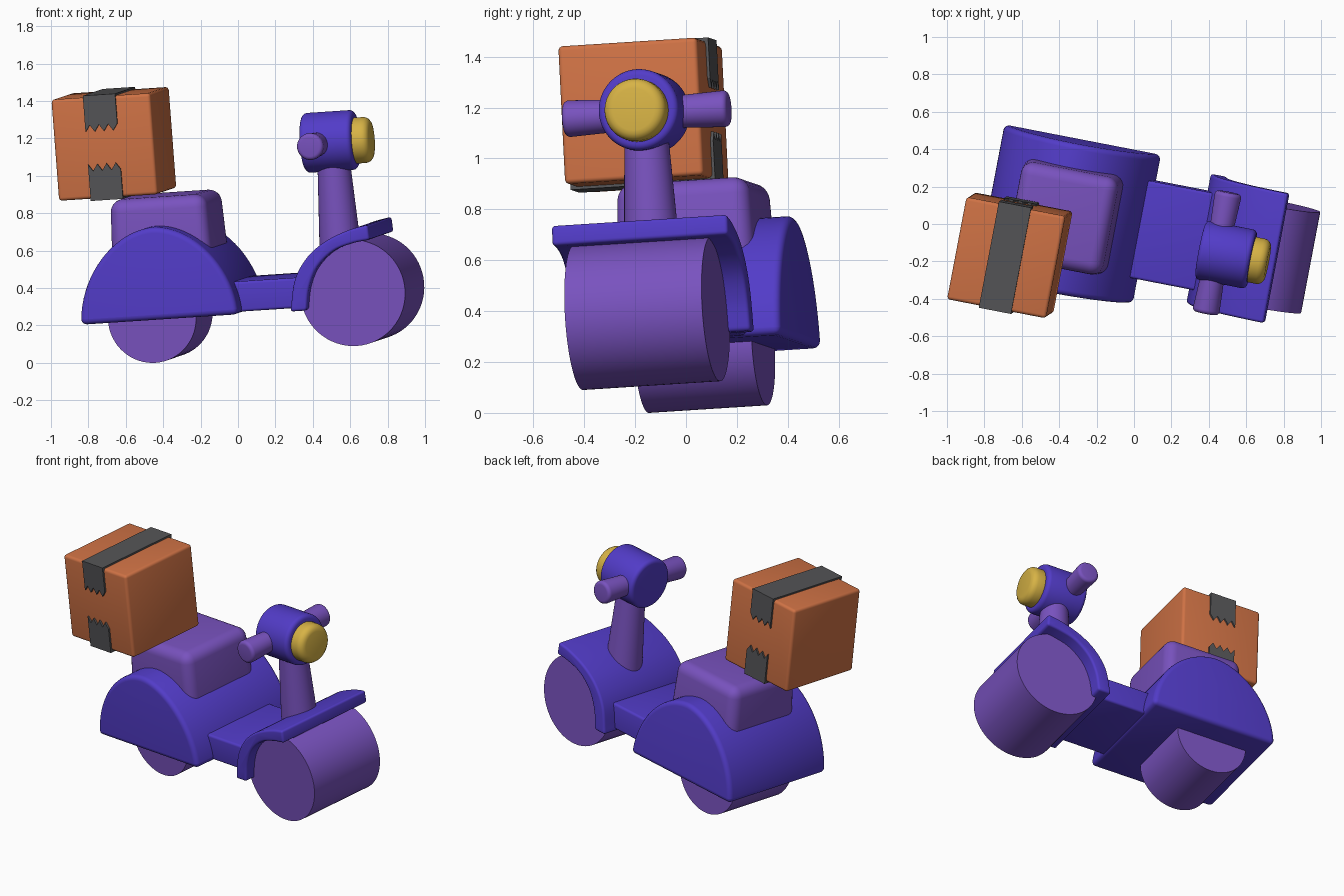
import bpy, bmesh, math
from mathutils import Vector, Matrix

if "Cube" in bpy.data.objects:
    bpy.data.objects.remove(bpy.data.objects["Cube"])

# Local frame of the tilted scooter: forward, sideways, up
fwd = Vector((0.979, -0.19, 0.065)).normalized()
side = Vector((0.187, 0.98, 0.063))
side = (side - fwd * side.dot(fwd)).normalized()
up = fwd.cross(side)
FRAME = Matrix((fwd, side, up)).transposed().to_4x4()
MID = 0.012  # sideways centre of the scooter


def material(name, rgb):
    m = bpy.data.materials.new(name)
    m.diffuse_color = (*rgb, 1)
    m.use_nodes = True
    m.node_tree.nodes["Principled BSDF"].inputs["Base Color"].default_value = m.diffuse_color
    return m


BODY = material("deep_violet", (0.085, 0.045, 0.58))
TRIM = material("light_violet", (0.19, 0.085, 0.52))
CARD = material("orange_card", (0.63, 0.17, 0.06))
TAPE = material("dark_tape", (0.09, 0.09, 0.095))
LAMP = material("yellow_lamp", (0.68, 0.45, 0.06))


def finish(bm, name, mat, bevel=0, segments=4):
    bmesh.ops.recalc_face_normals(bm, faces=bm.faces)
    if bevel:
        edges = [e for e in bm.edges if e.calc_face_angle(0) > 0.6]
        bmesh.ops.bevel(bm, geom=edges, offset=bevel, segments=segments,
                        profile=0.5, affect='EDGES', clamp_overlap=True)
    bm.transform(FRAME)
    mesh = bpy.data.meshes.new(name)
    bm.to_mesh(mesh)
    bm.free()
    mesh.materials.append(mat)
    ob = bpy.data.objects.new(name, mesh)
    bpy.context.collection.objects.link(ob)
    bpy.ops.object.select_all(action='DESELECT')
    bpy.context.view_layer.objects.active = ob
    ob.select_set(True)
    bpy.ops.object.shade_smooth_by_angle(angle=math.radians(32))
    return ob


def add_prism(bm, profile, b0, b1):
    """Extrude a forward/up profile sideways from b0 to b1."""
    f = bm.faces.new([bm.verts.new((a, b0, c)) for a, c in profile])
    res = bmesh.ops.extrude_face_region(bm, geom=[f], use_keep_orig=True)
    verts = [g for g in res["geom"] if isinstance(g, bmesh.types.BMVert)]
    bmesh.ops.translate(bm, verts=verts, vec=(0, b1 - b0, 0))


def prism(name, profile, b0, b1, mat, bevel=0):
    bm = bmesh.new()
    add_prism(bm, profile, b0, b1)
    return finish(bm, name, mat, bevel)


def block(name, lo, hi, mat, bevel, taper=1.0, segments=4):
    bm = bmesh.new()
    bmesh.ops.create_cube(bm, size=1)
    for v in bm.verts:
        k = taper if v.co.z > 0 else 1
        v.co = Vector([(lo[i] + hi[i]) / 2 + v.co[i] * (hi[i] - lo[i]) * (k if i < 2 else 1)
                       for i in range(3)])
    return finish(bm, name, mat, bevel, segments)


def lathe(name, axis, centre, rings, mat, bevel=0, n=64):
    """Turned part: rings of (distance along axis, radius)."""
    bm = bmesh.new()
    loops = []
    for t, r in rings:
        loop = []
        for i in range(n):
            w = 2 * math.pi * i / n
            p = [0, 0, 0]
            p[axis], p[(axis + 1) % 3], p[(axis + 2) % 3] = t, r * math.cos(w), r * math.sin(w)
            loop.append(bm.verts.new(Vector(p) + Vector(centre)))
        loops.append(loop)
    for l0, l1 in zip(loops, loops[1:]):
        for i in range(n):
            bm.faces.new((l0[i], l0[(i + 1) % n], l1[(i + 1) % n], l1[i]))
    bm.faces.new(loops[0])
    bm.faces.new(loops[-1])
    return finish(bm, name, mat, bevel)


def smooth_path(points, steps=6):
    """Catmull-Rom curve through the points."""
    p = [Vector(q) for q in points]
    p = [2 * p[0] - p[1]] + p + [2 * p[-1] - p[-2]]
    out = []
    for i in range(1, len(p) - 2):
        for s in range(steps):
            t = s / steps
            out.append(0.5 * (2 * p[i] + (p[i + 1] - p[i - 1]) * t
                              + (2 * p[i - 1] - 5 * p[i] + 4 * p[i + 1] - p[i + 2]) * t ** 2
                              + (3 * p[i] - p[i - 1] - 3 * p[i + 1] + p[i + 2]) * t ** 3))
    return out + [p[-2]]


# Wheels
lathe("front_wheel", 1, (0.71, 0.005, 0.347), [(-0.275, 0.285), (0.275, 0.285)], TRIM)
lathe("rear_wheel", 1, (-0.40, 0.015, 0.281), [(-0.237, 0.24), (0.237, 0.24)], TRIM)

# Domed rear body
dome = []
for i in range(41):
    w = math.pi * i / 40
    co, si = math.cos(w), math.sin(w)
    dome.append((-0.33 + 0.428 * math.copysign(abs(co) ** (2 / 1.85), co),
                 0.278 + 0.495 * max(si, 0) ** (2 / 1.85)))
prism("rear_body", dome, MID - 0.405, MID + 0.405, BODY, 0.035)

# Floor board
block("floor_board", (-0.05, MID - 0.265, 0.285), (0.47, MID + 0.265, 0.447), BODY, 0.015)

# Front fender: outer curve and inner curve
outer = smooth_path([(0.375, 0.272), (0.412, 0.44), (0.49, 0.558), (0.60, 0.638), (0.73, 0.688), (0.83, 0.708)])
inner = smooth_path([(0.463, 0.272), (0.487, 0.395), (0.54, 0.50), (0.633, 0.58), (0.74, 0.615), (0.835, 0.628)])
prism("front_fender", outer + inner[::-1], MID - 0.35, MID + 0.355, BODY, 0.022)

# Seat
block("seat", (-0.60, MID - 0.275, 0.50), (-0.045, MID + 0.285, 0.925), TRIM, 0.065, 0.94, 6)

# Steering column, head, lamp and handlebar
lathe("steering_column", 2, (0.605, MID + 0.005, 0), [(0.50, 0.115), (1.12, 0.083)], TRIM)
lathe("head", 0, (0, MID, 1.15), [(0.455, 0.16), (0.735, 0.16)], BODY, 0.025)
lathe("headlight", 0, (0, MID, 1.145), [(0.69, 0.123), (0.822, 0.123)], LAMP, 0.04)
lathe("handlebar", 1, (0.545, MID, 1.145),
      [(-0.33, 0.073), (0, 0.058), (0.33, 0.073)], TRIM, 0.022)

# Delivery box
A0, A1, B0, B1, C0, C1 = -0.808, -0.268, -0.486, 0.071, 0.953, 1.496
block("delivery_box", (A0, B0, C0), (A1, B1, C1), CARD, 0.018)

# Tape over the top and bottom, with zigzag ends on front and back
TH, TW, TC = 0.011, 0.088, -0.543
for name, edge, inward in (("top_tape", C1, -1), ("bottom_tape", C0, 1)):
    bm = bmesh.new()
    z_out = edge - inward * TH
    strip = [(TC - TW, edge + inward * 0.004), (TC + TW, edge + inward * 0.004), (TC + TW, z_out), (TC - TW, z_out)]
    add_prism(bm, strip, B0 - TH, B1 + TH)
    teeth = [(TC - TW + 2 * TW * i / 7, edge + inward * (0.185 if i % 2 == 0 else 0.148))
             for i in range(8)]
    flap = [(TC + TW, z_out), (TC - TW, z_out)] + teeth
    add_prism(bm, flap, B0 - TH, B0 + 0.004)
    add_prism(bm, flap, B1 - 0.004, B1 + TH)
    finish(bm, name, TAPE)

# Rest on the ground and centre
pts = [v.co for o in bpy.data.objects for v in o.data.vertices]
lo = [min(p[i] for p in pts) for i in range(3)]
hi = [max(p[i] for p in pts) for i in range(3)]
shift = Matrix.Translation((-(lo[0] + hi[0]) / 2, -(lo[1] + hi[1]) / 2, -lo[2]))
for o in bpy.data.objects:
    o.data.transform(shift)
